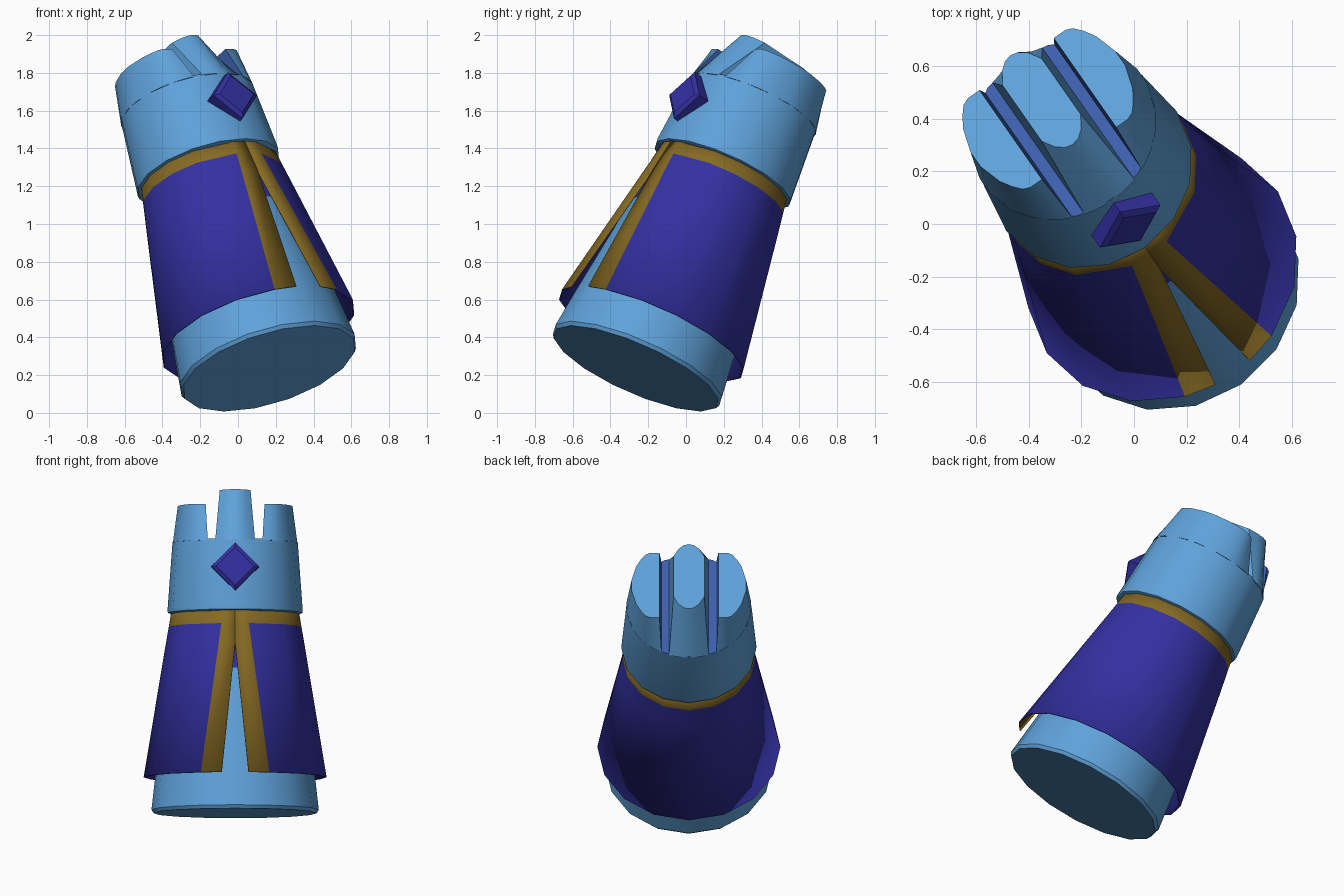
import bpy, bmesh
from math import sin, cos, pi, radians, sqrt
from mathutils import Matrix

cube = bpy.data.objects.get("Cube")
if cube:
    bpy.data.objects.remove(cube)

SIDES = 16
# the whole piece leans back and is turned to one side
POSE = (Matrix.Translation((0.165, -0.265, 0.235))
        @ Matrix.Rotation(radians(35), 4, 'Z') @ Matrix.Rotation(radians(-28.5), 4, 'X'))


def material(name, rgb):
    m = bpy.data.materials.new(name)
    m.use_nodes = True
    m.diffuse_color = (*rgb, 1)
    m.node_tree.nodes["Principled BSDF"].inputs["Base Color"].default_value = (*rgb, 1)
    return m


LIGHT = material("light_blue", (0.114, 0.36, 0.70))
INDIGO = material("indigo", (0.033, 0.03, 0.36))
GOLD = material("gold", (0.24, 0.145, 0.017))
MID = material("mid_blue", (0.045, 0.115, 0.42))


def finish(name, bm, mats, fix_normals=True):
    if fix_normals:
        bmesh.ops.recalc_face_normals(bm, faces=bm.faces)
    mesh = bpy.data.meshes.new(name)
    bm.to_mesh(mesh)
    bm.free()
    ob = bpy.data.objects.new(name, mesh)
    bpy.context.collection.objects.link(ob)
    for m in mats:
        mesh.materials.append(m)
    ob.matrix_world = POSE
    bpy.ops.object.select_all(action='DESELECT')
    ob.select_set(True)
    bpy.context.view_layer.objects.active = ob
    bpy.ops.object.shade_smooth_by_angle(angle=radians(35))
    return ob


def loft(bm, rings):
    """Skin closed rings of points and cap both ends."""
    loops = [[bm.verts.new(p) for p in ring] for ring in rings]
    for lo, hi in zip(loops, loops[1:]):
        for i in range(len(lo)):
            j = (i + 1) % len(lo)
            bm.faces.new((lo[i], lo[j], hi[j], hi[i]))
    bm.faces.new(loops[0][::-1])
    bm.faces.new(loops[-1])


def circle(r, z):
    return [(r * sin(2 * pi * i / SIDES), -r * cos(2 * pi * i / SIDES), z) for i in range(SIDES)]


# body: tapered column, darker above the collar line
bm = bmesh.new()
loft(bm, [circle(r, z) for r, z in ((0.477, 0), (0.489, 0.02), (0.464, 0.24), (0.39, 0.83), (0.345, 1.2))])
for f in bm.faces:
    f.material_index = int(f.calc_center_median().z > 0.83)
finish("body", bm, [LIGHT, INDIGO])

# head: drum with a rounded lower rim and a coloured floor between the prongs
bm = bmesh.new()
loft(bm, [circle(r, z) for r, z in ((0.375, 1.165), (0.393, 1.172), (0.395, 1.19), (0.366, 1.587))])
bm.faces.ensure_lookup_table()
bm.faces[-1].material_index = 1
finish("head", bm, [LIGHT, MID])


# prongs: sloped blocks with arched front and back ends
def outline(u0, u1, depth, z, n=6):
    us = [u0 + (u1 - u0) * i / n for i in range(n + 1)]
    return ([(u, -depth(u), z) for u in us] + [(u, depth(u), z) for u in reversed(us)])


def drum(u):
    return sqrt(max(0.366 ** 2 - u * u, 0.0004))


def side_top(u):
    return min(0.235, sqrt(max(0.337 ** 2 - u * u, 0.0004)))


def middle_top(u):
    return 0.235 * sqrt(1 - (u / 0.115) ** 2)


bm = bmesh.new()
loft(bm, [outline(-0.116, 0.116, drum, 1.58), outline(-0.09, 0.09, middle_top, 1.883)])
finish("middle_prong", bm, [LIGHT])

for label, s in (("left", 1), ("right", -1)):
    bm = bmesh.new()
    loft(bm, [outline(s * 0.16, s * 0.364, drum, 1.58), outline(s * 0.172, s * 0.335, side_top, 1.797)])
    bmesh.ops.recalc_face_normals(bm, faces=bm.faces)
    for f in bm.faces:
        f.material_index = int(f.normal.x * s < -0.9)
    finish(label + "_prong", bm, [LIGHT, MID])

# cape: open sheet with a tapering front gap, gold collar and gold front bands
rows = ((0.21, 0.535, 8.5, 22), (0.98, 0.407, 0, 13.5), (1.09, 0.388, 0, 12), (1.2, 0.37, 0, 11))
bm = bmesh.new()
grid = []
for z, r, gap, band in rows:
    angles = [gap, band] + [22.5 * k for k in range(2, 15)] + [360 - band, 360 - gap]
    grid.append([bm.verts.new((r * sin(radians(a)), -r * cos(radians(a)), z)) for a in angles])
for j in range(len(rows) - 1):
    last = len(grid[j]) - 2
    for i in range(last + 1):
        f = bm.faces.new((grid[j][i], grid[j][i + 1], grid[j + 1][i + 1], grid[j + 1][i]))
        f.material_index = int(i in (0, last) or j == 2)
cape = finish("cape", bm, [INDIGO, GOLD], fix_normals=False)
thick = cape.modifiers.new("thickness", 'SOLIDIFY')
thick.thickness = 0.008

# gem: bevelled diamond on the front of the head
bm = bmesh.new()
loft(bm, [[(x * r, y, 1.42 + z * r) for x, z in ((0, -1), (1, 0), (0, 1), (-1, 0))]
          for r, y in ((0.14, -0.32), (0.14, -0.415), (0.11, -0.43))])
finish("gem", bm, [INDIGO])
